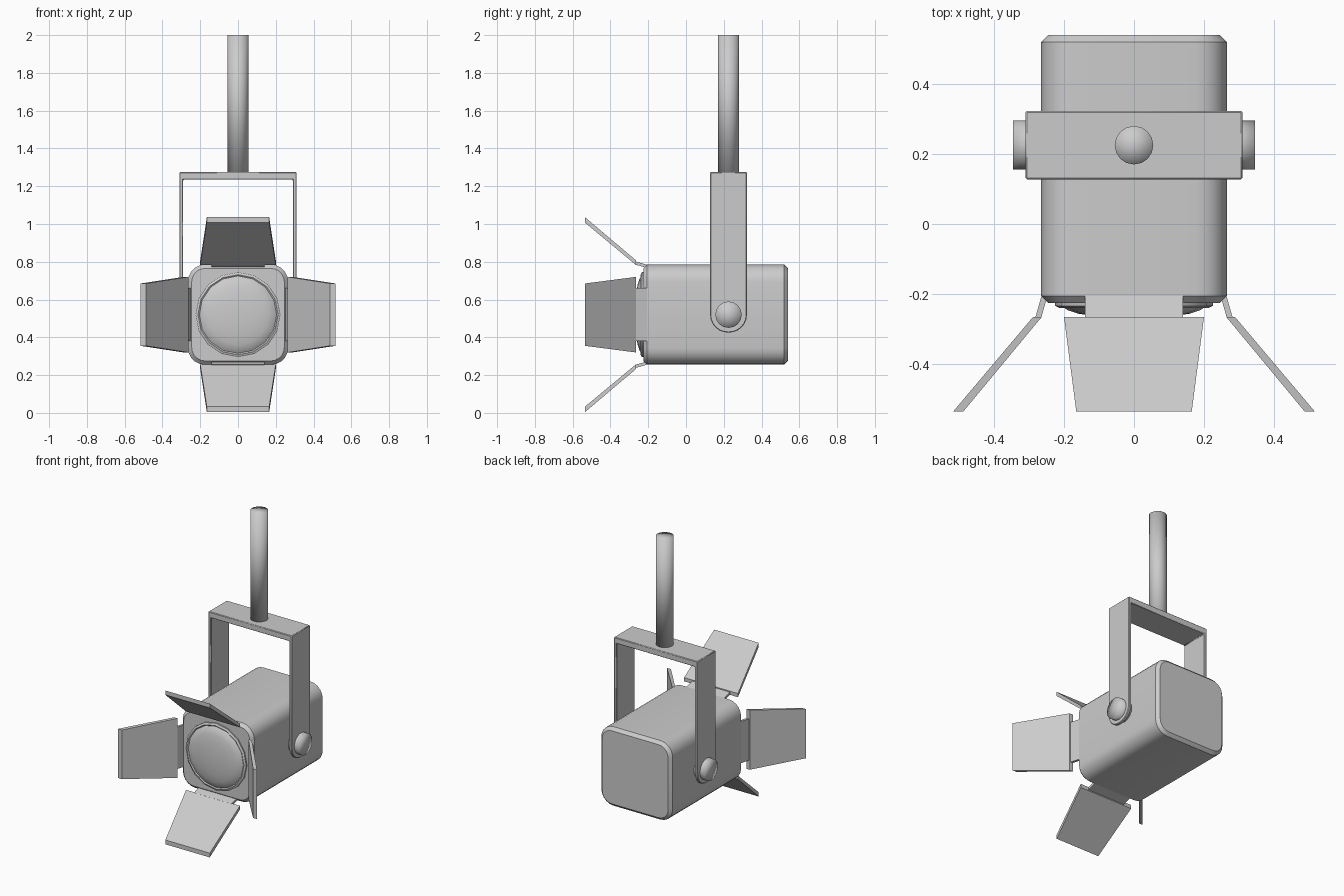
import bpy, bmesh, math
from mathutils import Matrix, Vector

if "Cube" in bpy.data.objects:
    bpy.data.objects.remove(bpy.data.objects["Cube"])

CZ = 0.52      # lamp axis height
PY = 0.225     # pivot position along the lamp


def finish(name, bm, angle=30):
    bmesh.ops.recalc_face_normals(bm, faces=bm.faces)
    me = bpy.data.meshes.new(name)
    bm.to_mesh(me)
    bm.free()
    ob = bpy.data.objects.new(name, me)
    bpy.context.collection.objects.link(ob)
    bpy.ops.object.select_all(action='DESELECT')
    ob.select_set(True)
    bpy.context.view_layer.objects.active = ob
    if angle:
        bpy.ops.object.shade_smooth_by_angle(angle=math.radians(angle))
    return ob


def chamfer(ob, width):
    m = ob.modifiers.new("chamfer", 'BEVEL')
    m.width = width
    m.segments = 1
    m.limit_method = 'ANGLE'
    m.angle_limit = math.radians(60)


def along(edge, axis):
    d = (edge.verts[1].co - edge.verts[0].co).normalized()
    return abs(d[axis]) > 0.99


def rod(name, radius, depth, matrix, sides=16):
    bm = bmesh.new()
    bmesh.ops.create_cone(bm, cap_ends=True, cap_tris=True, segments=sides,
                          radius1=radius, radius2=radius, depth=depth, matrix=matrix)
    return finish(name, bm, 180)


# Housing: box with rounded long edges and chamfered ends
bm = bmesh.new()
bmesh.ops.create_cube(bm, size=1)
bmesh.ops.transform(bm, verts=bm.verts, matrix=Matrix.Translation((0, 0.157, CZ))
                    @ Matrix.Diagonal((0.53, 0.765, 0.53, 1)))
bmesh.ops.bevel(bm, geom=[e for e in bm.edges if along(e, 1)], offset=0.09,
                segments=5, profile=0.5, affect='EDGES')
chamfer(finish("lamp_housing", bm), 0.02)

# Lens: turned rim and shallow dome
profile = [(0.225, -0.21), (0.225, -0.234), (0.212, -0.24), (0.205, -0.235),
           (0.19, -0.246), (0.16, -0.256), (0.11, -0.264), (0.055, -0.268), (0, -0.27)]
bm = bmesh.new()
vs = [bm.verts.new((r, y, CZ)) for r, y in profile]
es = [bm.edges.new(p) for p in zip(vs, vs[1:])]
bmesh.ops.spin(bm, geom=vs + es, cent=(0, 0, CZ), axis=(0, 1, 0),
               angle=math.tau, steps=16, use_duplicate=False)
bmesh.ops.remove_doubles(bm, verts=bm.verts, dist=0.0005)
finish("lens", bm, 28)

# Barn doors: hinge tab and tapered flap, repeated round the lamp axis
tab = [(0.247, -0.205, 0.14), (0.264, -0.205, 0.14), (0.282, -0.268, 0.14), (0.265, -0.268, 0.14)]
flap = [(0.263, -0.265, 0.2), (0.288, -0.265, 0.2), (0.516, -0.535, 0.165), (0.487, -0.535, 0.165)]
for i, side in enumerate(("top", "right", "bottom", "left")):
    turn = Matrix.Translation((0, 0, CZ)) @ Matrix.Rotation(i * math.pi / 2, 4, 'Y')
    bm = bmesh.new()
    for section in (tab, flap):
        a, b = [[bm.verts.new(turn @ Vector((s * w, y, r))) for r, y, w in section] for s in (-1, 1)]
        bm.faces.new(a)
        bm.faces.new(b)
        for k in range(4):
            n = (k + 1) % 4
            bm.faces.new((a[k], a[n], b[n], b[k]))
    finish("barn_door_" + side, bm, 0)

# Yoke: U profile pushed along y, arm ends rounded
u = [(-0.31, 0.425), (-0.31, 1.275), (0.31, 1.275), (0.31, 0.425),
     (0.29, 0.425), (0.29, 1.235), (-0.29, 1.235), (-0.29, 0.425)]
bm = bmesh.new()
f = bm.faces.new([bm.verts.new((x, PY - 0.0975, z)) for x, z in u])
r = bmesh.ops.extrude_face_region(bm, geom=[f])
bmesh.ops.translate(bm, vec=(0, 0.195, 0),
                    verts=[g for g in r["geom"] if isinstance(g, bmesh.types.BMVert)])
ends = [e for e in bm.edges if along(e, 0) and max(v.co.z for v in e.verts) < 0.43]
bmesh.ops.bevel(bm, geom=ends, offset=0.095, segments=6, profile=0.5, affect='EDGES')
chamfer(finish("yoke", bm), 0.004)

# Pivot knobs on both sides, reaching into the housing
for s, side in ((-1, "left"), (1, "right")):
    rod("pivot_knob_" + side, 0.07, 0.095, Matrix.Translation((s * 0.2975, PY, CZ))
        @ Matrix.Rotation(math.pi / 2, 4, 'Y'))

# Hanging pole
rod("hanging_pole", 0.055, 0.74, Matrix.Translation((0, PY, 1.63)))
